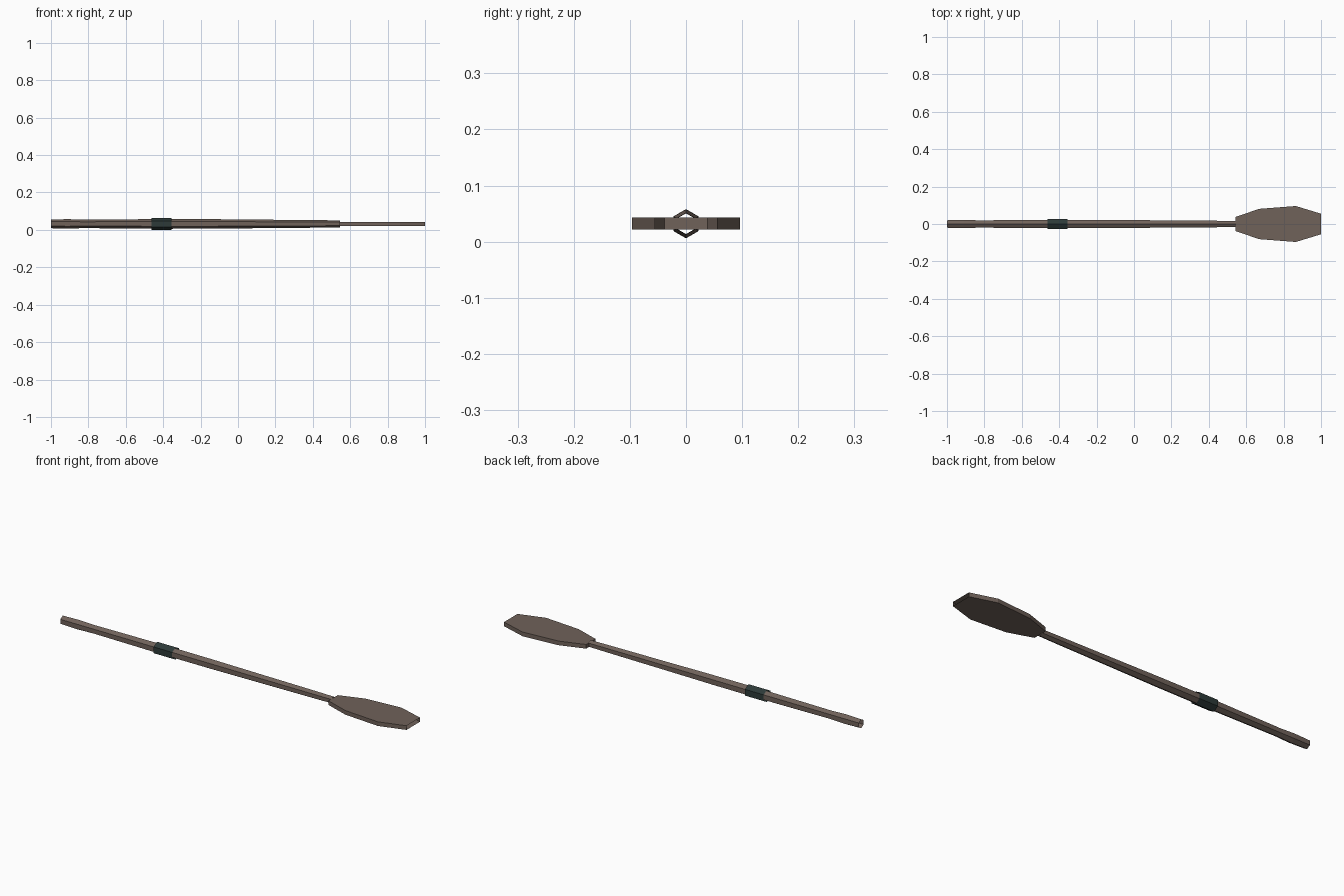
import bpy
import math

if "Cube" in bpy.data.objects:
    bpy.data.objects.remove(bpy.data.objects["Cube"])

AXIS_Z = 0.032  # height of the oar's centre line


def material(name, rgb):
    m = bpy.data.materials.new(name)
    m.diffuse_color = (*rgb, 1.0)
    m.use_nodes = True
    m.node_tree.nodes["Principled BSDF"].inputs["Base Color"].default_value = m.diffuse_color
    return m


wood = material("weathered brown wood", (0.162, 0.122, 0.102))
leather = material("dark green leather", (0.026, 0.042, 0.040))


def loft(name, rings, mat, cap_start=False):
    """Join consecutive rings of points with quads, leaving the ends open."""
    n = len(rings[0])
    verts = [p for ring in rings for p in ring]
    faces = []
    for k in range(len(rings) - 1):
        a, b = k * n, (k + 1) * n
        for i in range(n):
            j = (i + 1) % n
            faces.append((a + i, b + i, b + j, a + j))
    if cap_start:
        faces.append(tuple(range(n)))
    me = bpy.data.meshes.new(name)
    me.from_pydata(verts, [], faces)
    # rings run clockwise seen from +x, so the quads face outward
    me.materials.append(mat)
    me.update()
    ob = bpy.data.objects.new(name, me)
    bpy.context.collection.objects.link(ob)
    return ob


def hexagon(x, r):
    """Hexagon across the x axis with points up and down."""
    return [(x, r * math.sin(-i * math.pi / 3), AXIS_Z + r * math.cos(i * math.pi / 3))
            for i in range(6)][::-1]


def slab(x, w, t=0.0107):
    """Rectangular section of the blade."""
    return [(x, -w, AXIS_Z - t), (x, -w, AXIS_Z + t),
            (x, w, AXIS_Z + t), (x, w, AXIS_Z - t)]


# Shaft with a slightly swollen grip, tapering to the blade
shaft = [(-1.0, 0.023), (-0.91, 0.0255), (-0.83, 0.0225), (-0.4, 0.026),
         (-0.15, 0.0255), (0.1, 0.023), (0.45, 0.020), (0.545, 0.0185)]
loft("shaft", [hexagon(x, r) for x, r in shaft], wood)

# Leather collar around the shaft
loft("collar", [hexagon(x, 0.032) for x in (-0.462, -0.356)], leather)

# Flat blade
blade = [(0.543, 0.038), (0.67, 0.081), (0.865, 0.096), (1.0, 0.055)]
loft("blade", [slab(x, w) for x, w in blade], wood, cap_start=True)

# Make every face point outward, whatever the ring direction
for ob in bpy.context.collection.objects:
    for p in ob.data.polygons:
        c = p.center
        is_cap = abs(p.normal.x) > 0.99
        out = -p.normal.x if is_cap else p.normal.y * c.y + p.normal.z * (c.z - AXIS_Z)
        if out < 0:
            p.flip()
    ob.data.update()
